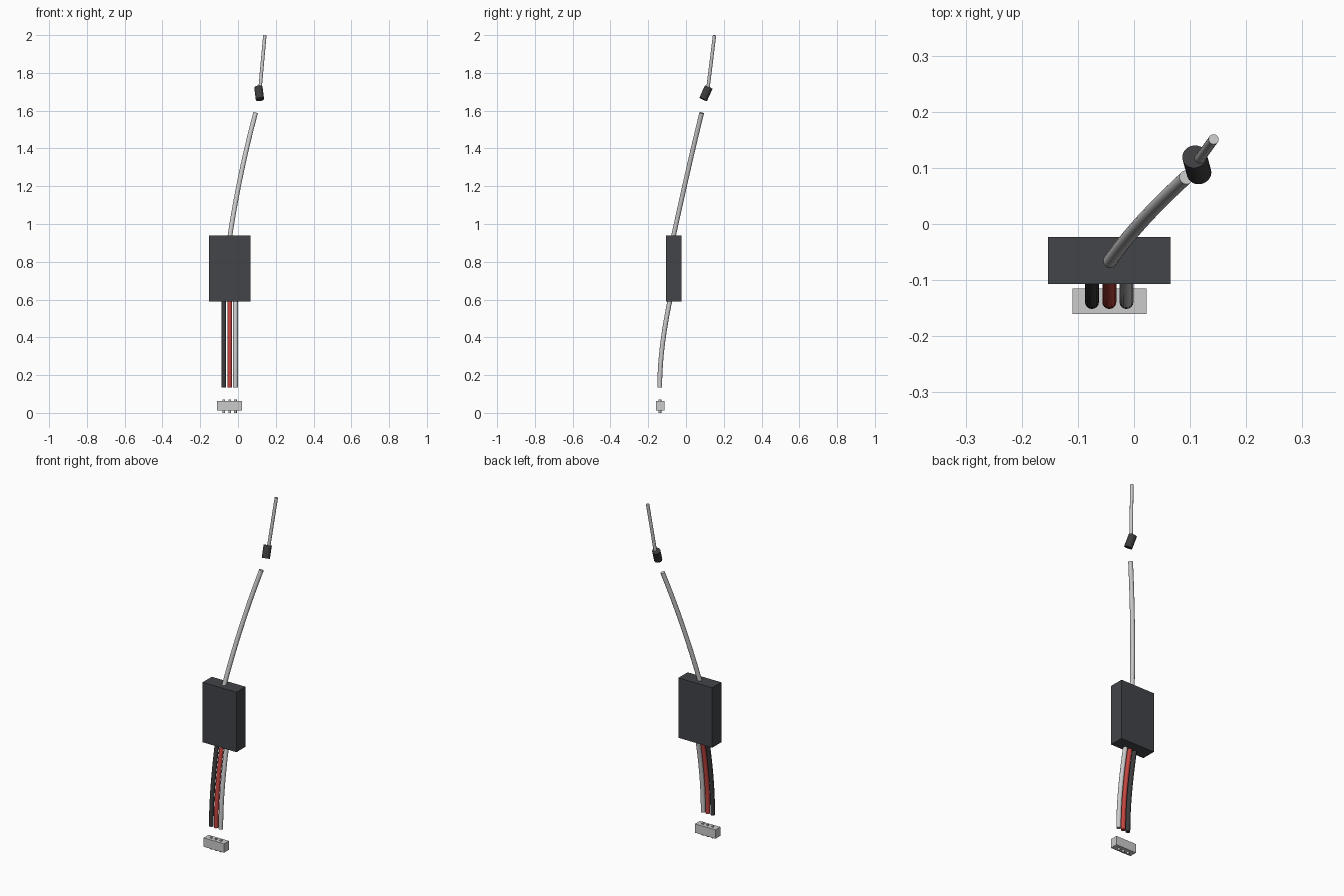
import bpy
import math
from mathutils import Vector

if "Cube" in bpy.data.objects:
    bpy.data.objects.remove(bpy.data.objects["Cube"])


def material(name, rgb):
    m = bpy.data.materials.new(name)
    m.diffuse_color = (*rgb, 1)
    m.use_nodes = True
    m.node_tree.nodes["Principled BSDF"].inputs["Base Color"].default_value = m.diffuse_color
    return m


DARK = material("dark_plastic", (0.055, 0.058, 0.065))
BLACK = material("black_rubber", (0.045, 0.045, 0.048))
RED = material("red_rubber", (0.55, 0.06, 0.05))


def finish(obj, name, mat):
    obj.name = name
    if mat:
        obj.data.materials.append(mat)
    return obj


def box(name, lo, hi, mat=None):
    lo, hi = Vector(lo), Vector(hi)
    bpy.ops.mesh.primitive_cube_add(size=1, location=(lo + hi) / 2)
    obj = bpy.context.object
    obj.scale = hi - lo
    bpy.ops.object.transform_apply(location=False, rotation=False, scale=True)
    return finish(obj, name, mat)


def rod(name, a, b, r, mat=None):
    a, b = Vector(a), Vector(b)
    bpy.ops.mesh.primitive_cylinder_add(vertices=32, radius=r, depth=(b - a).length, location=(a + b) / 2)
    obj = bpy.context.object
    obj.rotation_euler = (b - a).to_track_quat('Z', 'Y').to_euler()
    bpy.ops.object.shade_smooth_by_angle(angle=math.radians(40))
    return finish(obj, name, mat)


def cable(name, start, h1, h2, end, r, mat=None):
    cu = bpy.data.curves.new(name, 'CURVE')
    cu.dimensions = '3D'
    cu.bevel_depth = r
    cu.bevel_resolution = 6
    cu.resolution_u = 20
    cu.use_fill_caps = True
    sp = cu.splines.new('BEZIER')
    sp.bezier_points.add(1)
    p, q = sp.bezier_points
    for pt in (p, q):
        pt.handle_left_type = pt.handle_right_type = 'FREE'
    p.co, p.handle_left, p.handle_right = start, start, h1
    q.co, q.handle_left, q.handle_right = end, h2, end
    obj = bpy.data.objects.new(name, cu)
    bpy.context.collection.objects.link(obj)
    bpy.ops.object.select_all(action='DESELECT')
    obj.select_set(True)
    bpy.context.view_layer.objects.active = obj
    bpy.ops.object.convert(target='MESH')
    obj = bpy.context.object
    bpy.ops.object.shade_smooth_by_angle(angle=math.radians(40))
    return finish(obj, name, mat)


# Control box
box("control_box", (-0.153, -0.107, 0.59), (0.065, -0.023, 0.94), DARK)

# Plug with three contacts, and the three wires above it
box("plug_body", (-0.11, -0.16, 0.012), (0.022, -0.115, 0.064))
for label, x, mat in (("black", -0.075, BLACK), ("red", -0.044, RED), ("grey", -0.0135, None)):
    rod(label + "_contact", (x, -0.138, 0), (x, -0.138, 0.07), 0.007)
    cable(label + "_wire", (x, -0.139, 0.135), (x, -0.139, 0.30),
          (x, -0.114, 0.46), (x, -0.08, 0.62), 0.0125, mat)

# Main cable leaving the top of the box
cable("main_cable", (-0.048, -0.074, 0.90), (-0.015, -0.024, 1.13),
      (0.032, 0.027, 1.36), (0.093, 0.083, 1.588), 0.0125)

# Antenna collar and tip
rod("antenna_collar", (0.116, 0.091, 1.66), (0.108, 0.120, 1.724), 0.022, BLACK)
rod("antenna_tip", (0.116, 0.115, 1.71), (0.142, 0.151, 1.999), 0.009)
